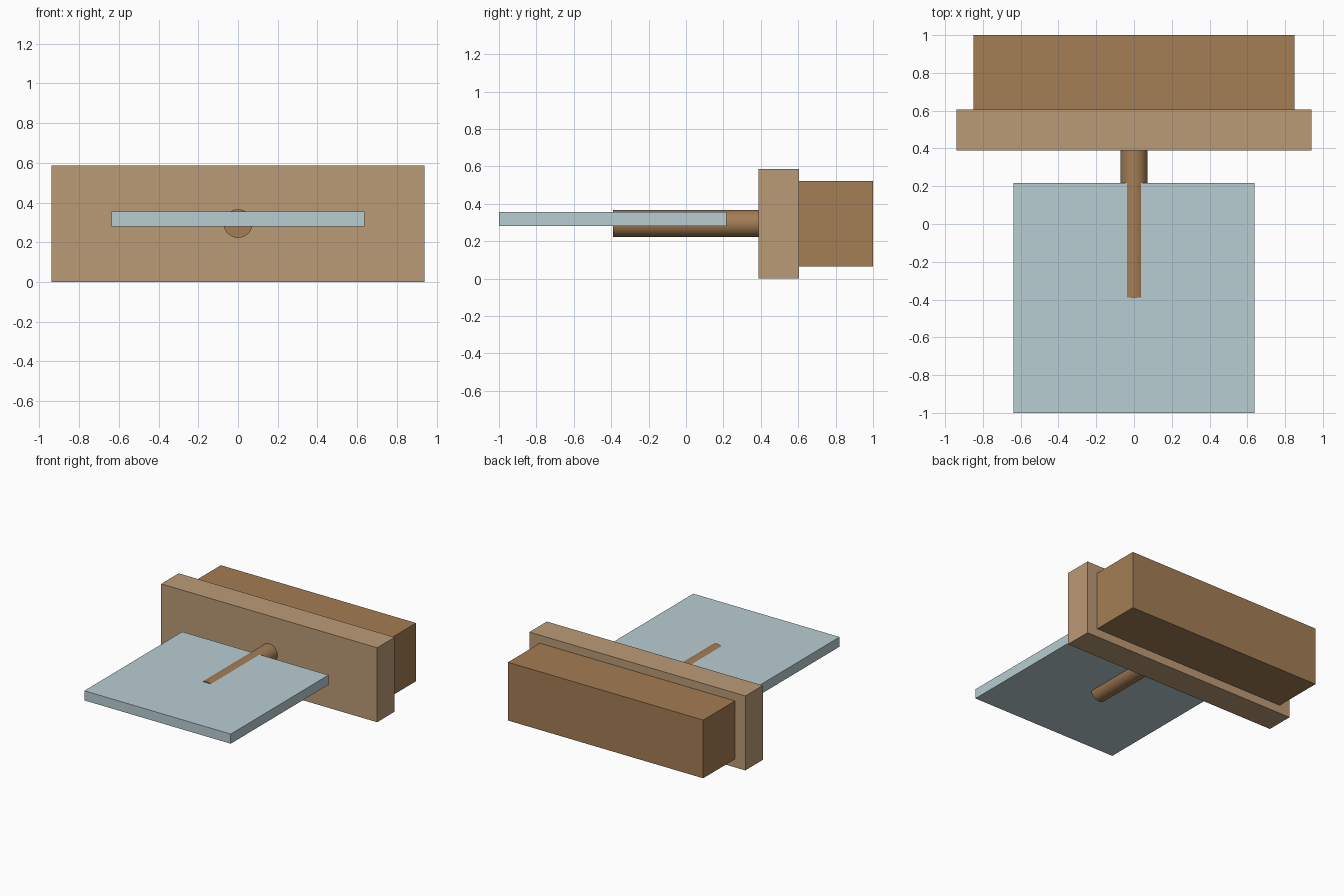
import bpy
import math

if "Cube" in bpy.data.objects:
    bpy.data.objects.remove(bpy.data.objects["Cube"])


def material(name, color):
    mat = bpy.data.materials.new(name)
    mat.diffuse_color = (*color, 1.0)
    mat.use_nodes = True
    mat.node_tree.nodes["Principled BSDF"].inputs["Base Color"].default_value = mat.diffuse_color
    return mat


light_wood = material("light_wood", (0.50, 0.325, 0.18))
dark_wood = material("dark_wood", (0.37, 0.205, 0.09))
pale_blue = material("pale_blue", (0.48, 0.61, 0.65))


def box(name, width, y0, y1, z0, z1, mat):
    bpy.ops.mesh.primitive_cube_add(size=1, location=(0, (y0 + y1) / 2, (z0 + z1) / 2))
    obj = bpy.context.object
    obj.name = name
    obj.scale = (width, y1 - y0, z1 - z0)
    bpy.ops.object.transform_apply(location=False, rotation=False, scale=True)
    obj.data.materials.append(mat)
    return obj


# Wall-side block and the wider plate in front of it
box("back_block", 1.70, 0.605, 1.0, 0.065, 0.523, dark_wood)
box("mounting_plate", 1.88, 0.388, 0.605, 0.0, 0.586, light_wood)

# Flat panel carried by the rod
box("flat_panel", 1.274, -1.0, 0.216, 0.28, 0.356, pale_blue)

# Round support rod, running from the plate into the panel
ROD_FRONT, ROD_BACK = -0.39, 0.388
bpy.ops.mesh.primitive_cylinder_add(
    vertices=32, radius=0.072, depth=ROD_BACK - ROD_FRONT,
    location=(0, (ROD_FRONT + ROD_BACK) / 2, 0.294), rotation=(math.pi / 2, 0, 0))
rod = bpy.context.object
rod.name = "support_rod"
rod.data.materials.append(dark_wood)
bpy.ops.object.shade_smooth_by_angle(angle=math.radians(35))
